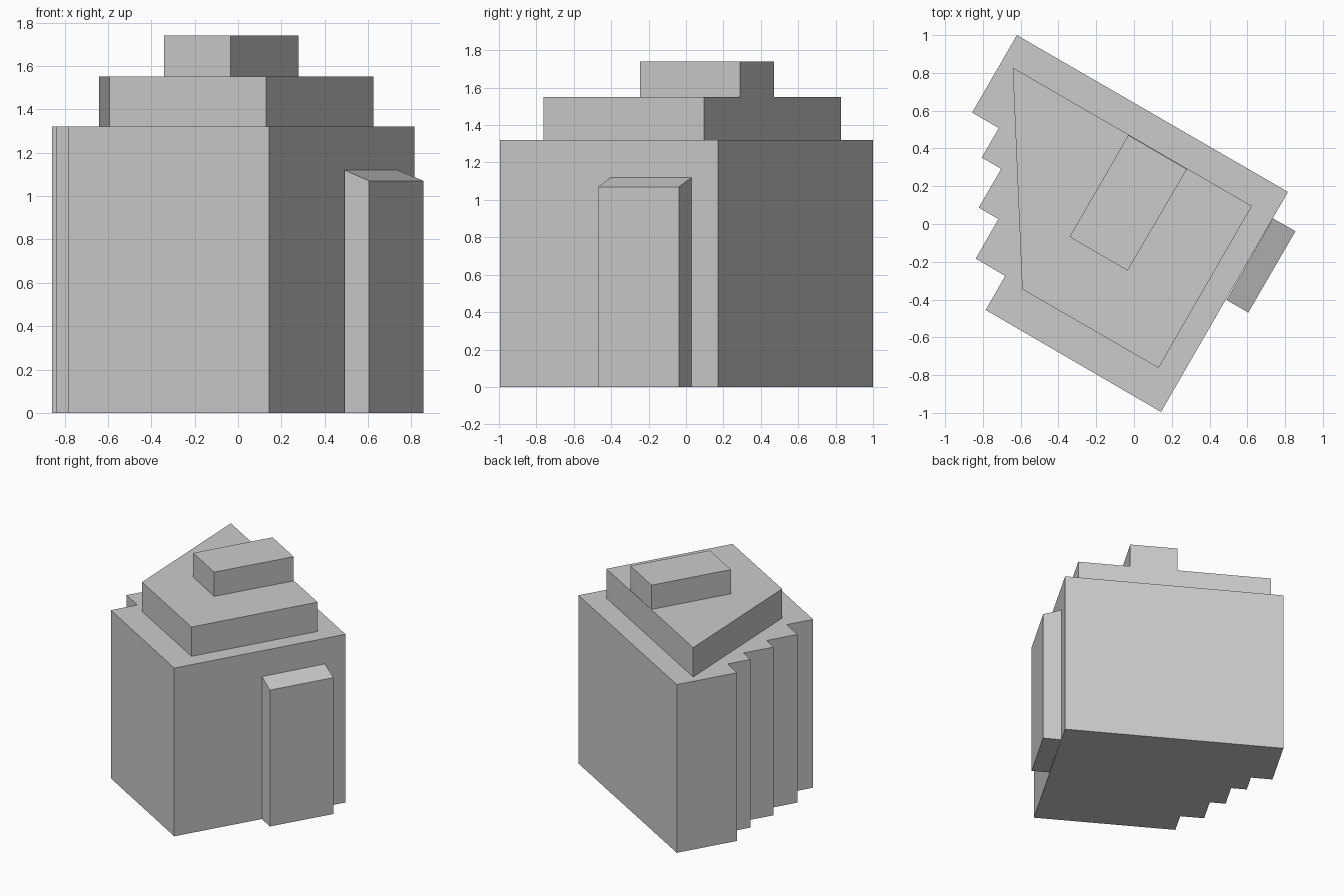
import bpy
import bmesh

if "Cube" in bpy.data.objects:
    bpy.data.objects.remove(bpy.data.objects["Cube"])


def prism(name, outline, bottom, tops, cap_bottom=True, open_sides=()):
    """Raise an outline to one height, or to a height per corner."""
    n = len(outline)
    if not isinstance(tops, (list, tuple)):
        tops = [tops] * n
    bm = bmesh.new()
    low = [bm.verts.new((x, y, bottom)) for x, y in outline]
    high = [bm.verts.new((x, y, t)) for (x, y), t in zip(outline, tops)]
    for i in range(n):
        if i not in open_sides:
            j = (i + 1) % n
            bm.faces.new((low[i], low[j], high[j], high[i]))
    bm.faces.new(high)
    if cap_bottom:
        bm.faces.new(low[::-1])
    mesh = bpy.data.meshes.new(name)
    bm.to_mesh(mesh)
    bm.free()
    obj = bpy.data.objects.new(name, mesh)
    bpy.context.collection.objects.link(obj)
    return obj


# Main block with the stepped, saw-tooth left wall (counter-clockwise)
prism("main_block", [
    (0.143, -0.995), (0.815, 0.17), (-0.62, 1.0), (-0.857, 0.59),
    (-0.716, 0.508), (-0.806, 0.352), (-0.703, 0.292), (-0.822, 0.087),
    (-0.718, 0.026), (-0.838, -0.183), (-0.682, -0.275), (-0.785, -0.455),
], 0, 1.32)

# Set-back upper storey
prism("upper_storey", [
    (0.13, -0.762), (0.624, 0.095), (-0.642, 0.828), (-0.592, -0.345),
], 1.32, 1.55, cap_bottom=False)

# Small roof house, flush with the rear wall of the storey below
prism("roof_house", [
    (-0.034, -0.247), (0.28, 0.29), (-0.03, 0.471), (-0.341, -0.068),
], 1.55, 1.74, cap_bottom=False)

# Side bay with a sloping top, open where it meets the wall
prism("side_bay", [
    (0.49, -0.402), (0.605, -0.469), (0.855, -0.038), (0.735, 0.03),
], 0, [1.12, 1.07, 1.07, 1.12], open_sides=(3,))
